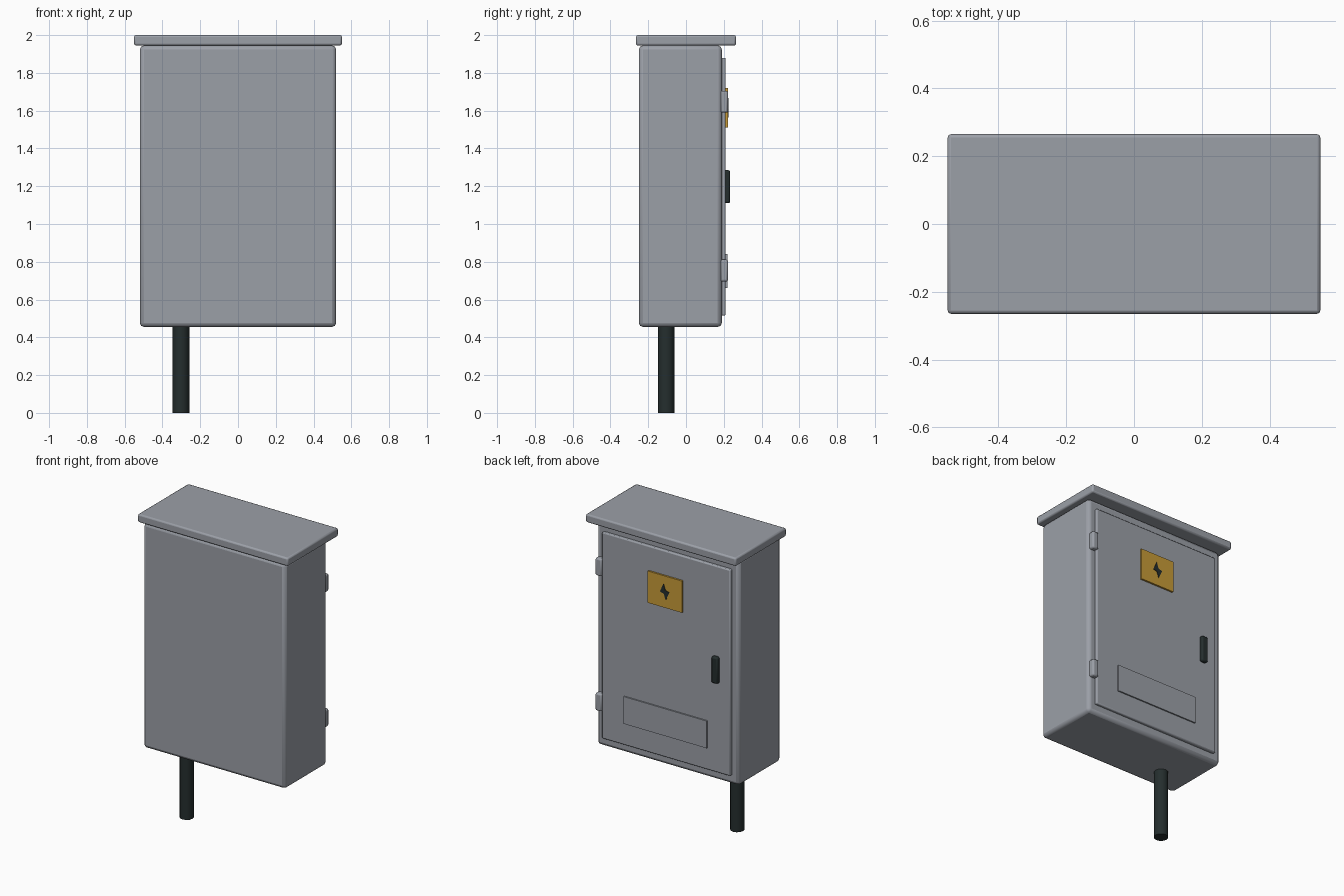
import bpy
import bmesh
from mathutils import Vector

cube = bpy.data.objects.get("Cube")
if cube:
    bpy.data.objects.remove(cube, do_unlink=True)


def material(name, rgb):
    mat = bpy.data.materials.new(name)
    mat.use_nodes = True
    mat.diffuse_color = (*rgb, 1)
    mat.node_tree.nodes["Principled BSDF"].inputs["Base Color"].default_value = (*rgb, 1)
    return mat


GREY = material("cabinet grey", (0.33, 0.35, 0.39))
DARK = material("dark plastic", (0.018, 0.027, 0.027))
YELLOW = material("warning yellow", (0.58, 0.33, 0.04))


def finish(name, bm, mat, bevel=0, segments=2):
    bmesh.ops.recalc_face_normals(bm, faces=bm.faces)
    mesh = bpy.data.meshes.new(name)
    bm.to_mesh(mesh)
    bm.free()
    mesh.materials.append(mat)
    obj = bpy.data.objects.new(name, mesh)
    bpy.context.collection.objects.link(obj)
    if bevel:
        mod = obj.modifiers.new("Rounded edges", "BEVEL")
        mod.width = bevel
        mod.segments = segments
    bpy.ops.object.select_all(action="DESELECT")
    obj.select_set(True)
    bpy.context.view_layer.objects.active = obj
    bpy.ops.object.shade_smooth_by_angle(angle=0.6)
    return obj


def box(name, low, high, mat, bevel=0, segments=2):
    low, high = Vector(low), Vector(high)
    bm = bmesh.new()
    bmesh.ops.create_cube(bm, size=1)
    bmesh.ops.scale(bm, vec=high - low, verts=bm.verts)
    bmesh.ops.translate(bm, vec=(low + high) / 2, verts=bm.verts)
    return finish(name, bm, mat, bevel, segments)


# Cabinet shell and overhanging roof
box("cabinet_body", (-0.52, -0.25, 0.455), (0.52, 0.19, 1.945), GREY, 0.022)
box("roof", (-0.55, -0.265, 1.945), (0.55, 0.265, 2), GREY, 0.01)

# Door with its lower panel and handle
box("door", (-0.47, 0.18, 0.515), (0.47, 0.21, 1.88), GREY, 0.007)
box("lower_panel", (-0.305, 0.205, 0.66), (0.305, 0.219, 0.84), GREY)
box("door_handle", (-0.392, 0.2, 1.11), (-0.346, 0.234, 1.285), DARK, 0.01)

# Hinges
for label, z in (("lower", 0.753), ("upper", 1.647)):
    box(label + "_hinge", (0.465, 0.18, z - 0.058), (0.51, 0.223, z + 0.058), GREY, 0.01)

# Warning sign with a raised bolt
box("warning_sign", (-0.125, 0.205, 1.51), (0.125, 0.222, 1.72), YELLOW)
bm = bmesh.new()
outline = ((0.008, 0.052), (0.035, -0.005), (0.006, -0.012),
           (-0.008, -0.052), (-0.035, 0.005), (-0.006, 0.012))
bolt = bm.faces.new([bm.verts.new((x, 0.221, 1.615 + z)) for x, z in outline])
bolt_front = bmesh.ops.extrude_face_region(bm, geom=[bolt])
bmesh.ops.translate(bm, vec=(0, 0.004, 0),
                    verts=[v for v in bolt_front["geom"] if isinstance(v, bmesh.types.BMVert)])
finish("bolt_symbol", bm, DARK)

# Cable conduit under the cabinet
bm = bmesh.new()
bmesh.ops.create_cone(bm, cap_ends=True, segments=12, radius1=0.044, radius2=0.044, depth=0.48)
bmesh.ops.translate(bm, vec=(-0.302, -0.105, 0.24), verts=bm.verts)
finish("cable_conduit", bm, DARK)
